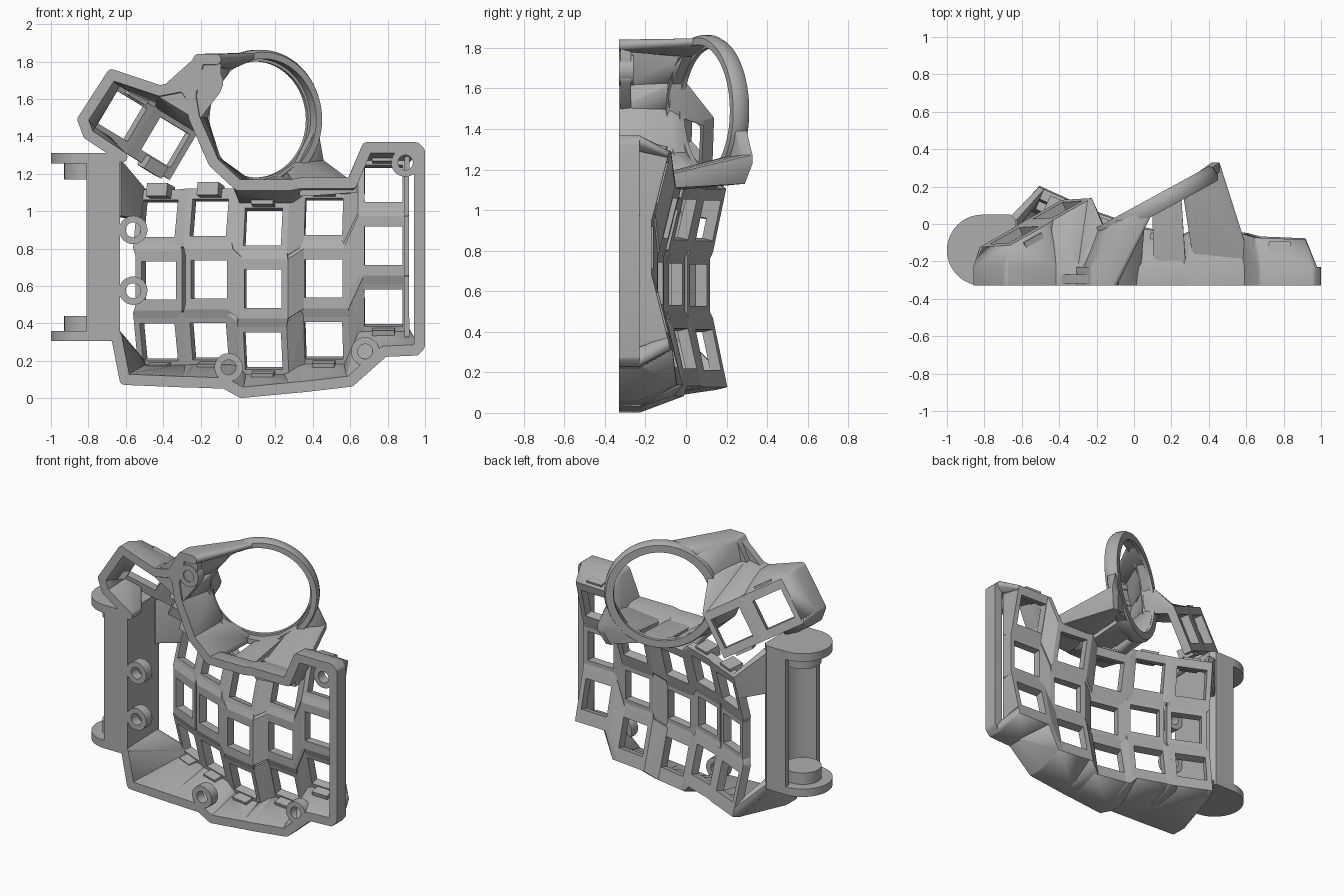
import bpy, bmesh, math
from mathutils import Vector, Matrix

if "Cube" in bpy.data.objects:
    bpy.data.objects.remove(bpy.data.objects["Cube"])

grey = bpy.data.materials.new("matte_grey")
grey.use_nodes = True
grey.diffuse_color = (0.42, 0.42, 0.42, 1)
grey.node_tree.nodes["Principled BSDF"].inputs["Base Color"].default_value = (0.42, 0.42, 0.42, 1)

BASE = -0.33        # plane of the open underside
THICK = 0.058       # key plate thickness
HW, HH, HOLE = 0.135, 0.16, 0.102


def finish(bm, name, smooth=True):
    bmesh.ops.recalc_face_normals(bm, faces=bm.faces)
    me = bpy.data.meshes.new(name)
    bm.to_mesh(me)
    bm.free()
    me.materials.append(grey)
    ob = bpy.data.objects.new(name, me)
    bpy.context.collection.objects.link(ob)
    if smooth:
        bpy.ops.object.select_all(action='DESELECT')
        ob.select_set(True)
        bpy.context.view_layer.objects.active = ob
        bpy.ops.object.shade_smooth_by_angle(angle=math.radians(35))


def hull(bm, *groups):
    """Add the convex hull of several point groups to bm."""
    tmp = bmesh.new()
    for p in (p for g in groups for p in g):
        tmp.verts.new(p)
    res = bmesh.ops.convex_hull(tmp, input=tmp.verts)
    junk = {g for g in res["geom_interior"] + res["geom_unused"] if isinstance(g, bmesh.types.BMVert)}
    bmesh.ops.delete(tmp, geom=list(junk), context='VERTS')
    bmesh.ops.dissolve_limit(tmp, angle_limit=0.01, verts=tmp.verts, edges=tmp.edges)
    me = bpy.data.meshes.new("tmp")
    tmp.to_mesh(me)
    tmp.free()
    bm.from_mesh(me)
    bpy.data.meshes.remove(me)


def post(x, y, z, s=0.05):
    return [Vector((x, y, z)) + Vector((i, j, k)) * s for i in (-.5, .5) for j in (-.5, .5) for k in (-.5, .5)]


def rim(x, z, r=0.029, y0=BASE, y1=BASE + .1):
    """Round post standing on the open underside."""
    return [(x + r * math.cos(a), y, z + r * math.sin(a))
            for a in (math.tau * i / 16 for i in range(16)) for y in (y0, y1)]


def lathe(bm, profile, mat, n):
    """Revolve a closed (radius, height) profile about the local z axis."""
    loops = [[bm.verts.new(mat @ Vector((r * math.cos(a), r * math.sin(a), h))) for r, h in profile]
             for a in (math.tau * i / n for i in range(n))]
    for i in range(n):
        a, b = loops[i], loops[(i + 1) % n]
        for j in range(len(profile)):
            k = (j + 1) % len(profile)
            bm.faces.new((a[j], a[k], b[k], b[j]))


def prism(bm, outline, z0, z1):
    lo = [bm.verts.new((x, y, z0)) for x, y in outline]
    hi = [bm.verts.new((x, y, z1)) for x, y in outline]
    bm.faces.new(lo)
    bm.faces.new(hi)
    for i in range(len(lo)):
        j = (i + 1) % len(lo)
        bm.faces.new((lo[i], lo[j], hi[j], hi[i]))


class Key:
    """A square switch opening in its own tilted frame."""
    def __init__(self, centre, u, v):
        self.c = Vector(centre)
        self.u = Vector(u).normalized()
        v = Vector(v)
        self.v = (v - self.u * v.dot(self.u)).normalized()
        self.n = self.v.cross(self.u)

    def at(self, a, b, d):
        return self.c + self.u * a + self.v * b + self.n * d

    def corner(self, i, j, reach=0):
        return [self.at(i * (HW - a), j * (HH + b), -d)
                for a in (0, .03) for b in (-.03, reach) for d in (0, THICK)]

    def edge(self, i=0, j=0, reach=0):
        """Both corners of one side of the plate."""
        return self.corner(i or -1, j or -1, reach) + self.corner(i or 1, j or 1, reach)

    def plate(self, bm):
        signs = ((-1, -1), (1, -1), (1, 1), (-1, 1))
        rings = [[bm.verts.new(self.at(i * w, j * h, d)) for i, j in signs]
                 for w, h, d in ((HW, HH, 0), (HW, HH, -THICK), (HOLE, HOLE, -THICK), (HOLE, HOLE, 0))]
        for a, b in zip(rings, rings[1:] + rings[:1]):
            for k in range(4):
                bm.faces.new((a[k], a[(k + 1) % 4], b[(k + 1) % 4], b[k]))

    def tab(self, bm, side):
        hull(bm, [self.at(a, side * b, d) for a in (-.06, .06) for b in (.11, .18) for d in (-.02, -.12)])


# Finger key columns: x, y, z of middle key, sideways slope
columns = []
for x, y, z, slope in ((-.4, .062, .63, -.45), (-.135, -.05, .635, -.35), (.145, -.13, .585, -.2),
                       (.465, -.125, .64, -.12), (.78, -.165, .815, -.04)):
    columns.append([Key((x, y + abs(r) * .048, z + r * .318), (1, slope, 0), (0, r * .25, 1)) for r in (-1, 0, 1)])
bm = bmesh.new()
for col in columns:
    for key in col:
        key.plate(bm)
    for a, b in zip(col, col[1:]):
        hull(bm, a.edge(j=1), b.edge(j=-1))
finish(bm, "finger_key_plates", False)

bm = bmesh.new()
for i, (left, right) in enumerate(zip(columns, columns[1:])):
    for r in range(3):
        if (i, r) != (0, 1):
            hull(bm, left[r].edge(i=1), right[r].edge(i=-1))
finish(bm, "column_webs", False)

# Lower and upper case walls running from the keys to the rim
low = [[(-.605, .1), (-.29, .087)], [(-.27, .087), (-.07, .08)], [(.02, .03), (.28, .055)],
       [(.34, .06), (.6, .09)], [(.78, .25), (.95, .257)]]
high = [[(0, 1.14), (.28, 1.14)], [(.33, 1.15), (.61, 1.15)], [(.69, 1.34), (.95, 1.34)]]
bm = bmesh.new()
for cols, rims, r, s, reach in ((columns, low, 0, -1, .03), (columns[2:], high, 2, 1, 0)):
    for i, (col, (p, q)) in enumerate(zip(cols, rims)):
        hull(bm, col[r].edge(j=s, reach=reach), rim(*p), rim(*q))
        if i + 1 < len(cols):
            hull(bm, col[r].corner(1, s, reach), cols[i + 1][r].corner(-1, s, reach),
                 rim(*q), rim(*rims[i + 1][0]))
finish(bm, "upper_and_lower_walls")

# Outer side: flange at the rim, and a thin skirt under the outer column
bm = bmesh.new()
flange = [(.95, .257), (.97, .28), (.97, 1.32), (.95, 1.34)]
for p, q in zip(flange, flange[1:]):
    hull(bm, rim(*p), rim(*q))
for key in columns[4]:
    side = [key.at(HW - a, b, -d) for a in (0, .025) for b in (-HH, HH) for d in (0, THICK)]
    hull(bm, side, [(p.x, BASE + .08, p.z) for p in side])
finish(bm, "outer_side_wall")

# Inner side links between the keys and the battery holder
bm = bmesh.new()
top_key, low_key = columns[0][2], columns[0][0]
hull(bm, top_key.corner(-1, 1), top_key.corner(-1, 0), post(-.65, 0, 1.25), post(-.65, 0, 1.0))
hull(bm, low_key.corner(-1, -1, .03), rim(-.605, .1), rim(-.65, .33))
hull(bm, low_key.corner(-1, -1, .03), rim(-.65, .33), post(-.66, -.02, .34))
finish(bm, "inner_side_links")

# Battery holder: trough, end caps and contact bosses
cx, cy = -.81, -.14
bm = bmesh.new()
arc = [math.radians(90 - i * 12) for i in range(16)]
trough = [(cx, BASE), (-.63, BASE), (-.63, .02), (-.66, .05), (cx, .05)]
prism(bm, trough + [(cx + .155 * math.cos(a), cy + .155 * math.sin(a)) for a in arc], .31, 1.31)
cap = [(cx, BASE), (-.63, BASE), (-.63, .02), (-.66, .05)]
cap += [(cx - .19 * math.sin(a), cy + .19 * math.cos(a)) for a in (math.pi * i / 24 for i in range(24))]
for z0, z1, b0, b1 in ((.305, .36, .36, .44), (1.255, 1.312, 1.17, 1.255)):
    prism(bm, cap, z0, z1)
    prism(bm, [(cx + .12 * math.cos(a), cy + .12 * math.sin(a)) for a in (math.tau * i / 32 for i in range(32))], b0, b1)
finish(bm, "battery_holder")

# Trackball ring, tilted about the vertical
R_MID = .345
rc, ru, up = Vector((.112, .1, 1.49)), Vector((.88, .48, 0)).normalized(), Vector((0, 0, 1))
rn = up.cross(ru)
mat = Matrix((ru, up, rn)).transposed().to_4x4()
mat.translation = rc
bm = bmesh.new()
lathe(bm, [(.325, -.045), (.36, -.045), (.373, -.02), (.373, .02), (.36, .045), (.31, .045), (.31, .02), (.325, .02)], mat, 72)
finish(bm, "trackball_ring")


def ring_post(deg):
    a = math.radians(deg)
    c = rc + ru * R_MID * math.cos(a) + up * R_MID * math.sin(a)
    return [c + ru * i + rn * j + up * k for i in (-.015, .015) for j in (-.03, .03) for k in (-.015, .015)]


# Wall carrying the ring on its inner side, with a flat web around its screw
bm = bmesh.new()
rims = [(0, 1.14), (-.13, 1.26), (-.235, 1.5), (-.255, 1.62), (-.21, 1.812), (-.12, 1.812)]
angles = [-105, -140, -180, -205, -235, -262]
for i in range(5):
    a, b = angles[i], angles[i + 1]
    hull(bm, rim(*rims[i]), rim(*rims[i + 1]), ring_post(a), ring_post(b))
web = [(-.4, 1.63), (-.22, 1.52), (-.12, 1.65), (-.12, 1.8), (-.21, 1.8)]
hull(bm, *(rim(x, z, y0=BASE + .008, y1=BASE + .06) for x, z in web))
finish(bm, "ring_side_wall")

# Roof panels and flared strap carrying the ring above the columns
bm = bmesh.new()
strap_end = post(.435, .305, 1.25, .045)
hull(bm, ring_post(-88), ring_post(-68), post(.13, -.28, 1.12, .04), post(.26, -.28, 1.12, .04))
hull(bm, ring_post(-15), ring_post(-45), strap_end)
hull(bm, ring_post(-45), ring_post(-56), strap_end, post(.4, .27, 1.15, .04),
     post(.35, -.26, 1.1, .04), post(.615, -.25, 1.12, .04))
hull(bm, ring_post(-45), ring_post(-68), post(.4, .27, 1.15, .03))
finish(bm, "ring_roof")

# Thumb cluster
u, v = (.23, .13, -.14), (.5, .03, .85)
thumb = [Key((-.64, -.06, 1.52), u, v), Key((-.41, .075, 1.38), u, v)]
outer, inner = thumb
bm = bmesh.new()
for key in thumb:
    key.plate(bm)
hull(bm, outer.edge(i=1), inner.edge(i=-1))
finish(bm, "thumb_key_plates", False)
bm = bmesh.new()
t = [(-.62, 1.29), (-.8, 1.41), (-.83, 1.49), (-.675, 1.73), (-.42, 1.645), (-.29, 1.67)]
hull(bm, outer.corner(-1, -1), outer.corner(0, -1), rim(*t[0]), rim(*t[1]))
hull(bm, outer.corner(-1, -1), rim(*t[1]), rim(*t[2]))
hull(bm, outer.edge(i=-1), rim(*t[2]), rim(*t[3]))
hull(bm, outer.edge(j=1), rim(*t[3]), rim(*t[4]))
hull(bm, inner.edge(j=1), rim(*t[4]), rim(*t[5]))
hull(bm, inner.corner(1, 1), rim(*t[5]), rim(*rims[3]), ring_post(-205))
hull(bm, inner.corner(1, 1), ring_post(-180), ring_post(-205))
hull(bm, rim(*t[5]), rim(*rims[4]))
finish(bm, "thumb_walls")

# Small switch clips at the ends of each column and on the thumb keys
bm = bmesh.new()
for col in columns:
    col[0].tab(bm, -1)
    col[2].tab(bm, 1)
outer.tab(bm, 1)
inner.tab(bm, -1)
finish(bm, "switch_clips", False)

# Screw bosses around the rim
bm = bmesh.new()
turn = Matrix.Rotation(math.radians(90), 4, 'X')
for x, z in ((-.56, .9), (-.56, .575), (-.05, .165), (.68, .25), (.895, 1.26), (-.155, 1.69)):
    lathe(bm, [(.04, 0), (.076, 0), (.076, .07), (.04, .07)], Matrix.Translation((x, BASE + .07, z)) @ turn, 28)
finish(bm, "screw_bosses")
